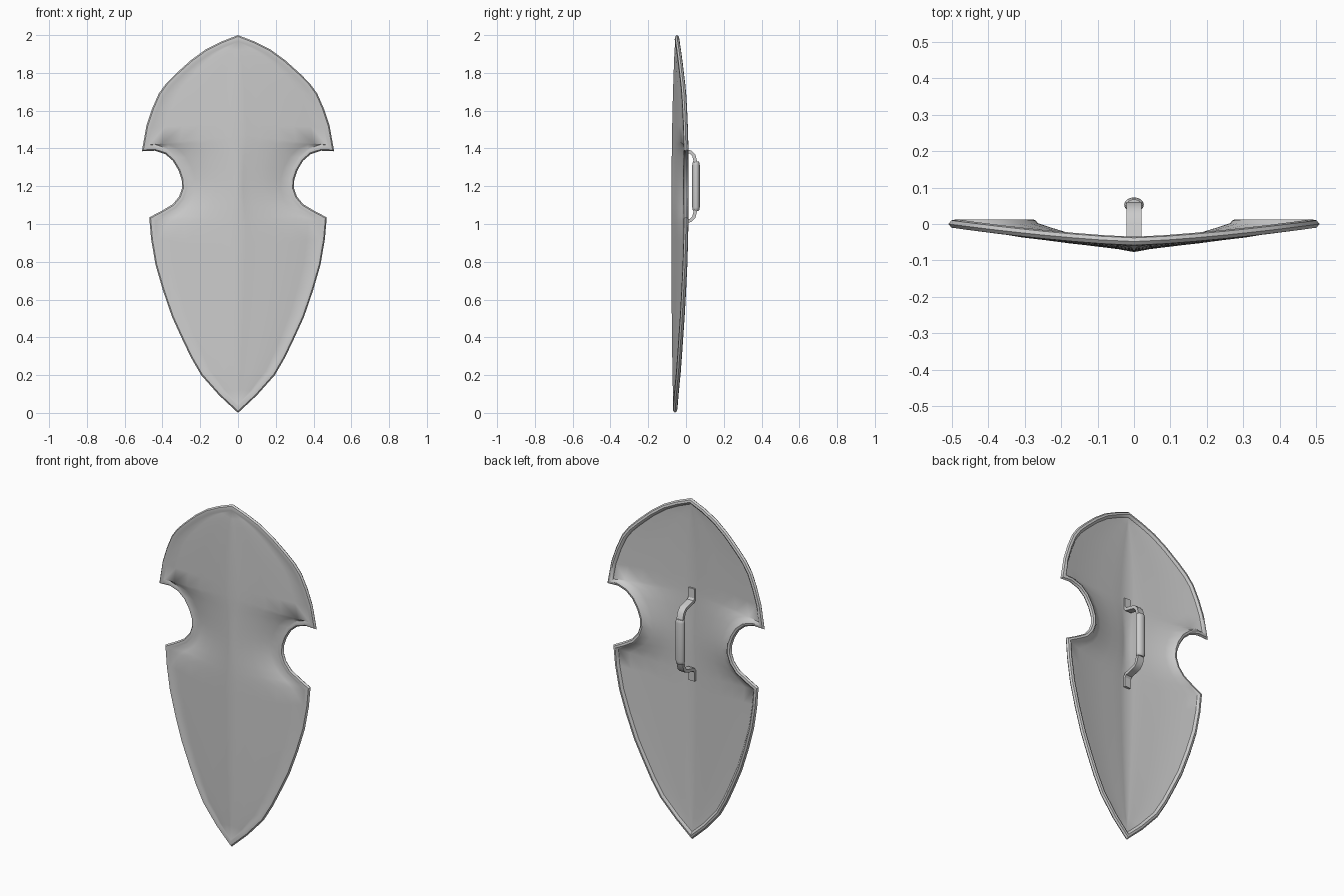
import bpy, bmesh, math
from mathutils import Vector

if "Cube" in bpy.data.objects:
    bpy.data.objects.remove(bpy.data.objects["Cube"])

steel = bpy.data.materials.new("light_grey_steel")
steel.diffuse_color = (0.6, 0.6, 0.6, 1)
steel.use_nodes = True
steel.node_tree.nodes["Principled BSDF"].inputs["Base Color"].default_value = steel.diffuse_color


def finish(name, bm, angle=40):
    """Turn a bmesh into a shaded object with outward normals."""
    bmesh.ops.remove_doubles(bm, verts=bm.verts, dist=0.0003)
    bmesh.ops.recalc_face_normals(bm, faces=bm.faces)
    me = bpy.data.meshes.new(name)
    bm.to_mesh(me)
    bm.free()
    me.materials.append(steel)
    ob = bpy.data.objects.new(name, me)
    bpy.context.collection.objects.link(ob)
    bpy.ops.object.select_all(action='DESELECT')
    ob.select_set(True)
    bpy.context.view_layer.objects.active = ob
    bpy.ops.object.shade_smooth_by_angle(angle=math.radians(angle))
    return ob


def bridge(bm, rows, closed=False):
    """Quads between successive rows of vertices."""
    for a, b in zip(rows, rows[1:]):
        n = len(a)
        for i in range(n if closed else n - 1):
            j = (i + 1) % n
            bm.faces.new((a[i], a[j], b[j], b[i]))


# Right half of the outline: x, z, and the height on the centre ridge it joins
UPPER = [(0, 2.0, 1.96), (.09, 1.965, 1.92), (.17, 1.925, 1.87), (.25, 1.867, 1.81),
         (.33, 1.795, 1.74), (.38, 1.745, 1.69), (.42, 1.69, 1.64), (.455, 1.61, 1.58),
         (.485, 1.52, 1.53), (.509, 1.385, 1.47)]
NOTCH = [(.44, 1.388, 1.43), (.385, 1.37, 1.39), (.345, 1.335, 1.34), (.315, 1.285, 1.29),
         (.298, 1.235, 1.24), (.296, 1.19, 1.19), (.312, 1.145, 1.14), (.345, 1.105, 1.09),
         (.40, 1.072, 1.03)]
LOWER = [(.47, 1.035, .96), (.46, .92, .87), (.437, .785, .76), (.398, .65, .64),
         (.35, .51, .515), (.30, .40, .415), (.25, .295, .32), (.195, .20, .23),
         (.10, .093, .13), (0, 0, .045)]
OUTLINE = UPPER + NOTCH + LOWER


def rim_depth(x, i):
    """Depth of the rim's middle: the sides and the notches sweep back."""
    if i < len(UPPER):
        return -.048 + .048 * (x / .509) ** 1.4
    if i < len(UPPER) + len(NOTCH):
        return 0.0
    return -.058 + .058 * (x / .47) ** 1.4


def inward(i):
    """Mitred inward direction of the outline in the x-z plane."""
    p = Vector(OUTLINE[i][:2])
    last = len(OUTLINE) - 1
    prev = Vector(OUTLINE[i - 1][:2]) if i > 0 else Vector((-OUTLINE[1][0], OUTLINE[1][1]))
    nxt = Vector(OUTLINE[i + 1][:2]) if i < last else Vector((-OUTLINE[-2][0], OUTLINE[-2][1]))
    a, b = (p - prev).normalized(), (nxt - p).normalized()
    na, nb = Vector((a.y, -a.x)), Vector((b.y, -b.x))
    m = (na + nb).normalized()
    return m / max(m.dot(na), .55)


# Shield body: curved panel with a centre ridge and a raised rounded rim
RIM = [(.032, -.009), (.022, -.012), (.007, -.010), (0, 0),
       (.007, .010), (.019, .013), (.027, .009), (.032, .002)]
SWEEP = [(0, 0), (.1, .12), (.25, .24), (.45, .40), (.65, .57), (.85, .81)]


def shield_row(i):
    x, z, zc = OUTLINE[i]
    m = rim_depth(x, i)
    n = inward(i)
    rim = [(x + n.x * d, m + dy, z + n.y * d) for d, dy in RIM]
    rx, _, rz = rim[0]
    tip = -.048 if zc > 1 else -.058
    yc = tip + (-.068 - tip) * (1 - abs(zc - 1) ** 2.5)
    if x == 0:
        yc, zc = m, rz

    def panel(dy):
        return [(rx * t, yc + (m - yc) * s + dy, zc + (rz - zc) * t) for t, s in SWEEP]
    return panel(-.009) + rim + panel(.002)[::-1]


bm = bmesh.new()
for side in (1, -1):
    bridge(bm, [[bm.verts.new((side * x, y, z)) for x, y, z in shield_row(i)]
                for i in range(len(OUTLINE))])
finish("shield_body", bm)

# Handle brackets: flat straps from the panel out to each end of the grip
STRAP = [(-.060, 1.47), (-.058, 1.415), (-.045, 1.398), (0, 1.388), (.025, 1.38),
         (.042, 1.362), (.052, 1.32)]


def bracket(name, flip):
    bm = bmesh.new()
    rows = []
    for i, (y, z) in enumerate(STRAP):
        a, b = Vector(STRAP[max(i - 1, 0)]), Vector(STRAP[min(i + 1, len(STRAP) - 1)])
        t = (b - a).normalized()
        n = Vector((-t.y, t.x)) * .009
        row = []
        for sx, sn in ((-1, -1), (1, -1), (1, 1), (-1, 1)):
            zz = z + n.y * sn
            row.append(bm.verts.new((sx * .02, y + n.x * sn, 2.4 - zz if flip else zz)))
        rows.append(row)
    bridge(bm, rows, closed=True)
    for r in (rows[0], rows[-1]):
        bm.faces.new(r)
    finish(name, bm, 30)


bracket("upper_handle_bracket", False)
bracket("lower_handle_bracket", True)

# Grip: oval bar with rounded ends
bm = bmesh.new()
rows = []
for z, k in ((1.07, .72), (1.076, .92), (1.088, 1), (1.312, 1), (1.324, .92), (1.33, .72)):
    rows.append([bm.verts.new((.027 * k * math.cos(a), .053 + .020 * k * math.sin(a), z))
                 for a in (math.tau * j / 16 for j in range(16))])
bridge(bm, rows, closed=True)
for r in (rows[0], rows[-1]):
    bm.faces.new(r)
finish("handle_grip", bm)
